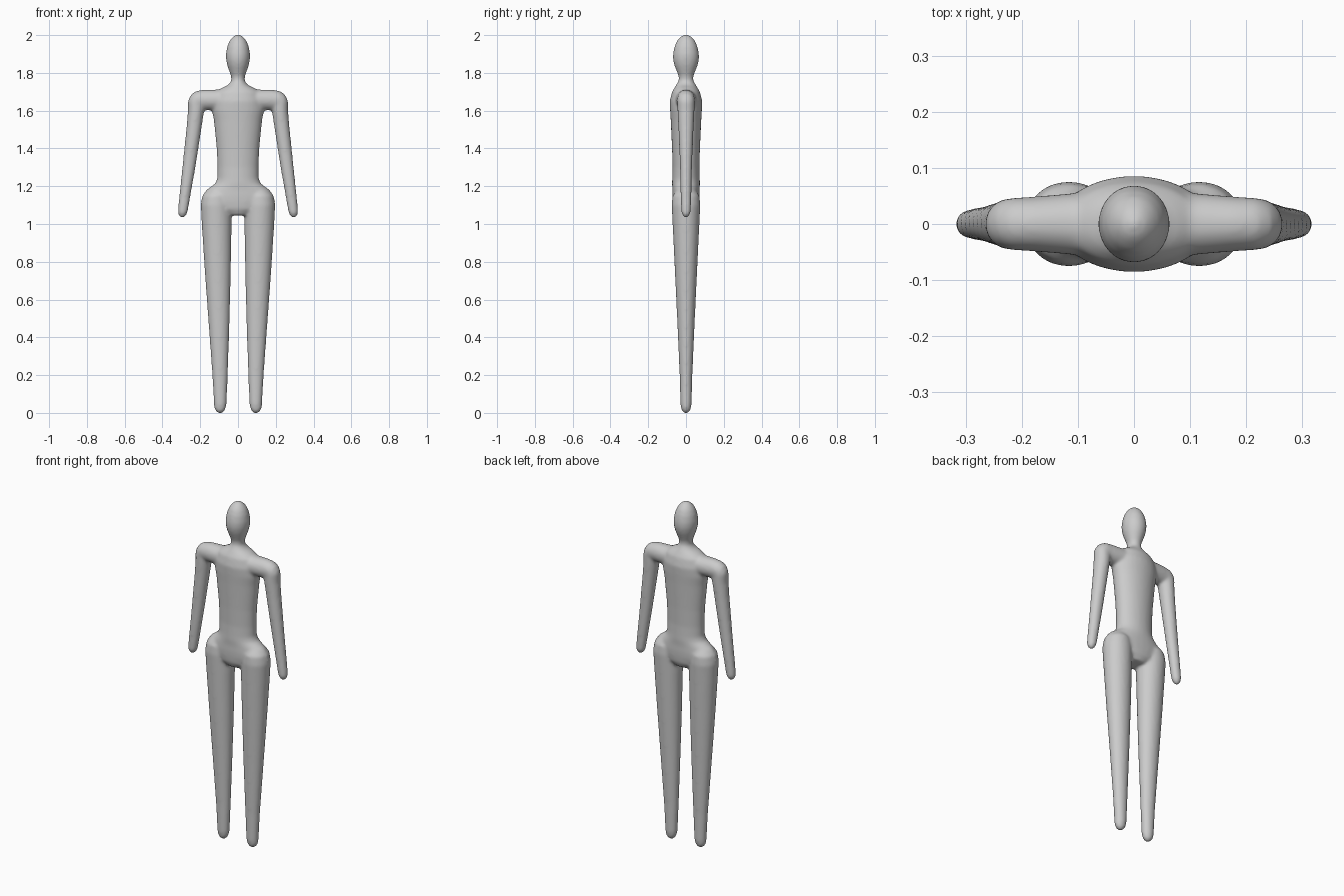
import bpy, bmesh, math

bm = bmesh.new()
SIDES = 32


def loft(rings, place):
    """Closed loft of ellipses; each ring is (position, centre, radius, depth radius)."""
    loops = []
    for t, c, a, b in rings:
        loop = []
        for i in range(SIDES):
            ang = 2 * math.pi * i / SIDES
            loop.append(bm.verts.new(place(t, c + a * math.cos(ang), b * math.sin(ang))))
        loops.append(loop)
    for p, q in zip(loops, loops[1:]):
        for i in range(SIDES):
            j = (i + 1) % SIDES
            bm.faces.new((p[i], p[j], q[j], q[i]))
    bm.faces.new(loops[0][::-1])
    bm.faces.new(loops[-1])


def upright(side):
    return lambda t, u, v: (side * u, v, t)


def sideways(t, u, v):
    return (t, v, u)


# head, neck, torso and pelvis
trunk = [
    (2.002, .010, .011), (1.992, .027, .029), (1.97, .045, .048), (1.94, .057, .061),
    (1.90, .064, .069), (1.87, .063, .069), (1.84, .057, .062), (1.81, .047, .050),
    (1.785, .038, .040), (1.765, .035, .038), (1.75, .040, .044), (1.735, .055, .053),
    (1.72, .088, .062), (1.70, .118, .074), (1.65, .135, .086), (1.60, .138, .084),
    (1.55, .128, .081), (1.40, .113, .074), (1.30, .109, .071), (1.24, .110, .073),
    (1.215, .120, .074), (1.20, .140, .073), (1.18, .168, .072), (1.15, .189, .073),
    (1.12, .196, .072), (1.08, .150, .068), (1.045, .060, .050)]
loft([(z, 0, a, b) for z, a, b in trunk], upright(1))

# shoulder bar
half = [(0, 1.655, .055, .060), (.10, 1.657, .055, .056), (.18, 1.657, .054, .049),
        (.22, 1.655, .050, .047), (.245, 1.650, .039, .037), (.260, 1.645, .020, .020)]
loft([(-t, c, a, b) for t, c, a, b in half[:0:-1]] + half, sideways)

# arms and legs
arm = [(1.69, .218, .020, .020), (1.65, .219, .047, .046), (1.60, .222, .043, .045),
       (1.50, .234, .040, .040), (1.30, .260, .035, .032), (1.10, .288, .028, .027),
       (1.06, .293, .026, .025), (1.043, .295, .018, .017), (1.032, .295, .006, .006)]
leg = [(1.195, .110, .020, .020), (1.18, .112, .050, .050), (1.15, .115, .073, .071),
       (1.10, .116, .081, .076), (1.00, .113, .079, .071), (.75, .107, .069, .059),
       (.50, .101, .057, .047), (.20, .095, .041, .034), (.05, .094, .034, .030),
       (.025, .095, .031, .027), (.008, .095, .022, .020), (-.002, .095, .009, .009)]
for side in (1, -1):
    loft(arm, upright(side))
    loft(leg, upright(side))

bmesh.ops.recalc_face_normals(bm, faces=bm.faces)
mesh = bpy.data.meshes.new("body")
bm.to_mesh(mesh)
bm.free()
body = bpy.data.objects.new("body", mesh)
bpy.context.collection.objects.link(body)

# fuse the parts into one soft skin
fuse = body.modifiers.new("fuse", 'REMESH')
fuse.mode = 'VOXEL'
fuse.voxel_size = 0.007
fuse.use_smooth_shade = True
soften = body.modifiers.new("soften", 'SMOOTH')
soften.factor = 0.5
soften.iterations = 14
